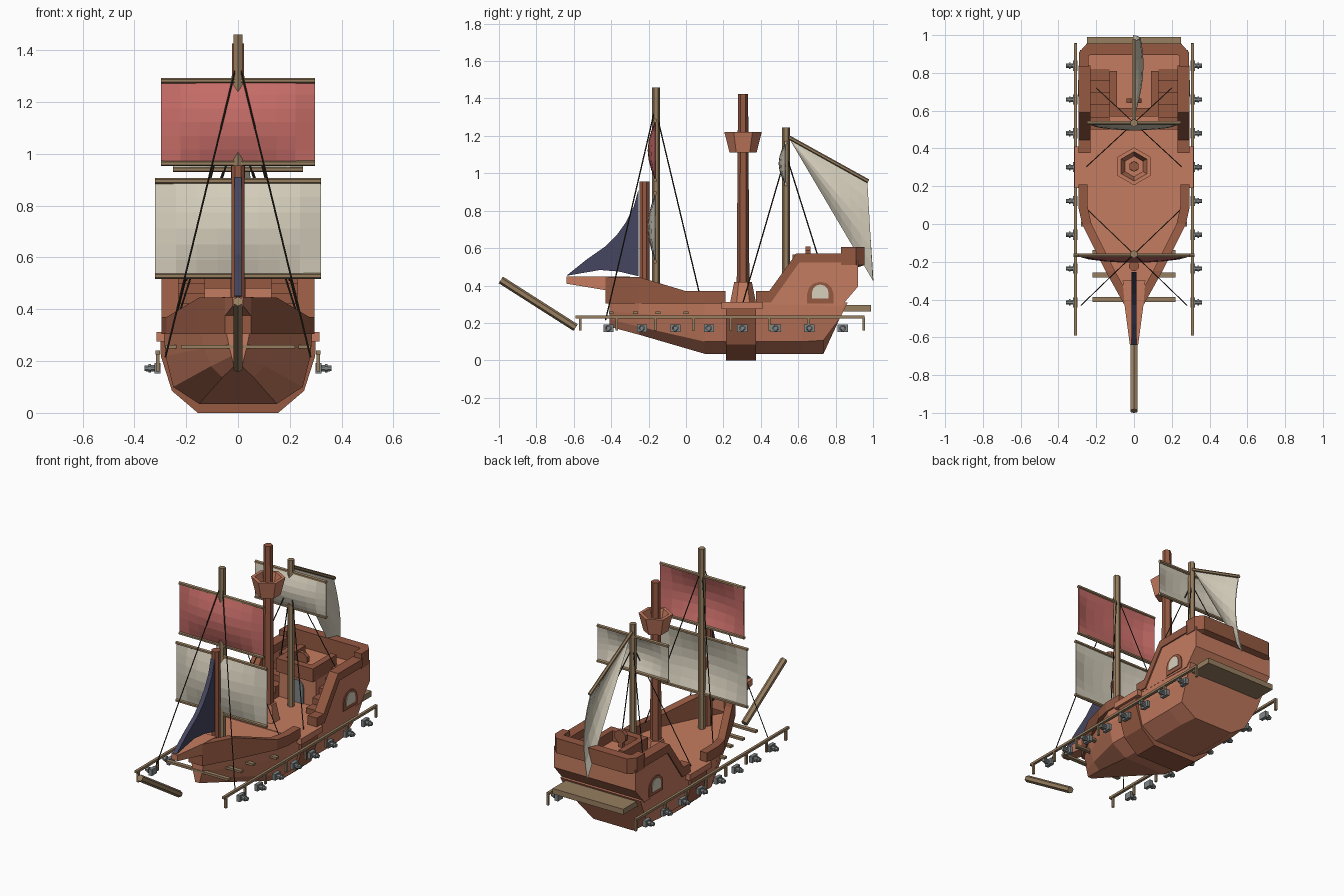
import bpy, bmesh, math
from mathutils import Vector

cube = bpy.data.objects.get("Cube")
if cube:
    bpy.data.objects.remove(cube, do_unlink=True)


def material(name, r, g, b):
    m = bpy.data.materials.new(name)
    m.use_nodes = True
    m.diffuse_color = (r, g, b, 1)
    bsdf = next(n for n in m.node_tree.nodes if n.type == 'BSDF_PRINCIPLED')
    bsdf.inputs["Base Color"].default_value = (r, g, b, 1)
    return m


WOOD = material("light red wood", .56, .2, .115)
DARK = material("dark red wood", .3, .1, .055)
TAN = material("tan timber", .31, .21, .115)
CREAM = material("cream cloth", .68, .63, .51)
RED = material("red cloth", .58, .155, .14)
NAVY = material("navy cloth", .06, .06, .115)
METAL = material("grey metal", .22, .24, .24)
ROPE = material("dark rope", .035, .03, .02)


def finish(name, bm, mat):
    bmesh.ops.recalc_face_normals(bm, faces=bm.faces[:])
    me = bpy.data.meshes.new(name)
    bm.to_mesh(me)
    bm.free()
    me.materials.append(mat)
    ob = bpy.data.objects.new(name, me)
    bpy.context.collection.objects.link(ob)
    return ob


def loft(name, rings, mat):
    """Skin closed rings of points and cap both ends."""
    bm = bmesh.new()
    vs = [[bm.verts.new(p) for p in ring] for ring in rings]
    n = len(rings[0])
    for a, b in zip(vs, vs[1:]):
        for i in range(n):
            j = (i + 1) % n
            bm.faces.new((a[i], a[j], b[j], b[i]))
    bm.faces.new(vs[0])
    bm.faces.new(vs[-1])
    return finish(name, bm, mat)


def prism(name, profile, x0, x1, mat):
    """Extrude a (y, z) profile along x."""
    return loft(name, [[(x, y, z) for y, z in profile] for x in (x0, x1)], mat)


def box(name, x0, x1, y0, y1, z0, z1, mat):
    return prism(name, [(y0, z0), (y1, z0), (y1, z1), (y0, z1)], x0, x1, mat)


def rod(name, a, b, r, mat, r2=None, sides=6):
    """Straight round or tapered bar between two points."""
    a, b = Vector(a), Vector(b)
    q = (b - a).to_track_quat('Z', 'Y')
    rings = []
    for p, rad in ((a, r), (b, r if r2 is None else r2)):
        angles = [math.tau * (i + .5) / sides for i in range(sides)]
        rings.append([p + q @ Vector((rad * math.cos(t), rad * math.sin(t), 0)) for t in angles])
    return loft(name, rings, mat)


def sheet(name, fn, mat, nu=8, nv=6):
    """Thin cloth from a function of u and v."""
    bm = bmesh.new()
    g = [[bm.verts.new(fn(i / nu, j / nv)) for j in range(nv + 1)] for i in range(nu + 1)]
    for i in range(nu):
        for j in range(nv):
            bm.faces.new((g[i][j], g[i + 1][j], g[i + 1][j + 1], g[i][j + 1]))
    ob = finish(name, bm, mat)
    ob.modifiers.new("thickness", 'SOLIDIFY').thickness = .005
    return ob


def mirrored(half):
    return half + [(-x, y, z) for x, y, z in reversed(half)]


# Hull: planked shell lofted from bow to slanted stern
def section(y, pts):
    return mirrored([(x, y, z) for x, z in pts])


mid = [(.15, .035), (.25, .1), (.28, .22), (.287, .31)]
stern = [(.14, .735, .035), (.245, .735, .107), (.275, .82, .22), (.283, .865, .31)]
loft("hull", [
    section(-.41, [(.015, .18), (.025, .22), (.035, .26), (.045, .31)]),
    section(-.25, [(.06, .137), (.105, .18), (.13, .25), (.145, .31)]),
    section(.1, mid), section(.62, mid), mirrored(stern)], WOOD)
frame = [(.155, 0), (.255, .085), (.298, .22), (.3, .29)]
loft("hull_frame", [section(.215, frame), section(.375, frame)], DARK)
box("frame_cap", -.315, .315, .19, .41, .275, .313, WOOD)

# Bow: bulwarks, blunt beak and loose spar
stations = [(.05, -.43, .445), (.15, -.25, .445), (.275, 0, .37), (.295, .09, .37), (.295, .21, .37)]
for s, side in ((1, "left"), (-1, "right")):
    loft(side + "_bow_bulwark", [
        [(s * x, y, .305), (s * x, y, z), (s * (x - .05), y, z), (s * (x - .05), y, .305)]
        for x, y, z in stations], DARK)
loft("beak", [[(-w, y, b), (w, y, b), (w, y, t), (-w, y, t)] for y, w, b, t in
              ((-.64, .022, .41, .448), (-.43, .05, .375, .447), (-.3, .06, .375, .447))], WOOD)
rod("bow_spar", (0, -.99, .43), (0, -.59, .175), .021, TAN)
for y in (-.4, -.27, -.15, 0):
    w = .28 if y == 0 else .22
    box("bow_crossbar", -w, w, y - .013, y + .013, .248, .262, TAN)

# Stern castle
box("castle_core", -.13, .13, .6, .82, .3, .5, WOOD)
prism("castle_stern", [(.81, .3), (.81, .5), (.92, .5), (.92, .395), (.83, .29)], -.27, .27, WOOD)
for s, side in ((1, "left"), (-1, "right")):
    prism(side + "_castle_wall", [(.38, .3), (.38, .36), (.45, .36), (.59, .56), (.84, .56),
                                  (.92, .53), (.92, .395), (.83, .29)], s * .24, s * .287, WOOD)
    prism(side + "_castle_trim", [(.375, .31), (.375, .37), (.445, .37), (.59, .572), (.84, .572),
                                  (.84, .522), (.605, .522), (.455, .31)], s * .23, s * .295, DARK)
    # stairs up to the rear deck
    for i in range(5):
        box(side + "_stair", s * .13, s * .24, .5 + .065 * i, .82, .3, .345 + .039 * i, DARK)
    box(side + "_stair_rail", s * .09, s * .13, .57, .81, .48, .565, DARK)
    # arched side window
    for name, r, z0, x, m in (("window_frame", .07, .305, .292, DARK), ("window_pane", .044, .33, .296, CREAM)):
        arch = [(.718 + r * math.cos(t), z0 + (.115 if r > .05 else .075) * (.45 + .55 * math.sin(t)))
                for t in [math.pi * k / 6 for k in range(7)]]
        prism(side + "_" + name, [(.718 + r, z0)] + arch + [(.718 - r, z0)], s * .286, s * x, m)
box("balcony_rail", -.13, .13, .57, .615, .48, .565, DARK)
# stern rail: a U with cut corners
outer = [(.29, .83), (.29, .91), (.25, .955)]
inner = [(.24, .83), (.24, .89), (.23, .895)]
path = [(o, i) for o, i in zip(outer, inner)]
path += [((-o[0], o[1]), (-i[0], i[1])) for o, i in reversed(path)]
loft("stern_rail", [[(*o, .51), (*o, .605), (*i, .605), (*i, .49)] for o, i in path], DARK)
box("stern_platform", -.25, .25, .82, .99, .262, .297, TAN)
# door and steering stand
door = [(.045, .31)] + [(.045 * math.cos(math.pi * k / 6), .41 + .045 * math.sin(math.pi * k / 6))
                        for k in range(7)] + [(-.045, .31)]
loft("door", [[(x, y, z) for x, z in door] for y in (.592, .602)], METAL)
box("wheel_post", -.015, .015, .64, .66, .49, .58, DARK)
rod("steering_wheel", (0, .64, .57), (0, .665, .57), .042, DARK, sides=8)

# Side rails with posts and cannons
for s, side in ((1, "left"), (-1, "right")):
    box(side + "_rail", s * .301, s * .318, -.59, .955, .225, .24, TAN)
    for y in (-.565, -.37, -.165, .04, .24, .445, .655, .95):
        box(side + "_rail_post", s * .303, s * .316, y - .007, y + .007, .16, .23, TAN)
    for k in range(8):
        y = -.415 + .179 * k
        box(side + "_cannon_mount", s * .3, s * .322, y - .027, y + .027, .152, .192, METAL)
        rod(side + "_cannon", (s * .31, y, .172), (s * .36, y, .172), .014, METAL, .012, 8)
        rod(side + "_cannon_ring", (s * .335, y, .172), (s * .345, y, .172), .018, METAL, sides=8)

# Masts
rod("fore_mast", (0, -.16, .31), (0, -.16, 1.46), .021, TAN)
rod("jib_mast", (0, -.222, .31), (0, -.222, .955), .028, DARK, sides=8)
rod("main_mast_foot", (0, .305, .305), (0, .305, .42), .07, WOOD, .047)
rod("main_mast", (0, .305, .4), (0, .305, 1.425), .034, DARK, .027)
rod("mizzen_mast", (0, .535, .31), (0, .535, 1.245), .021, TAN)
# crow's nest: hollow hexagonal bucket
nest = []
for r, z in ((.03, 1.11), (.072, 1.11), (.1, 1.22), (.078, 1.22), (.055, 1.135), (.03, 1.135)):
    nest.append([(r * math.sin(math.tau * k / 6), .305 + r * math.cos(math.tau * k / 6), z) for k in range(6)])
loft("crows_nest", nest, WOOD)


# Square sails with a yard at head and foot
def square_sail(name, y, w_top, w_foot, z0, z1, bulge, mat):
    def cloth(u, v):
        w = w_foot + (w_top - w_foot) * v
        belly = bulge * math.sin(math.pi * v) * math.sin(math.pi * u) ** .6 if 0 < u < 1 and 0 < v < 1 else 0
        return ((2 * u - 1) * w, y - belly, z0 + (z1 - z0) * v)
    sheet(name, cloth, mat)
    for z, w in ((z0, w_foot), (z1, w_top)):
        rod(name + "_yard", (-w, y, z), (w, y, z), .011, TAN)


square_sail("fore_top_sail", -.165, .297, .297, .963, 1.282, .04, RED)
square_sail("fore_main_sail", -.165, .32, .32, .528, .895, .04, CREAM)
square_sail("mizzen_sail", .535, .25, .25, .94, 1.165, .035, CREAM)


# Triangular spanker and its gaff
def spanker(u, v):
    a, b, c = Vector((0, .555, 1.18)), Vector((0, .97, .95)), Vector((0, 1, .425))
    p = a + (b + (c - b) * v - a) * max(u, .02)
    p.x = .05 * math.sin(math.pi * v) * math.sin(math.pi * u * .75)
    return p


sheet("spanker_sail", spanker, CREAM)
rod("spanker_gaff", (0, .545, 1.195), (0, .975, .957), .011, TAN)
prism("jib_sail", [(-.255, .91), (-.28, .82), (-.32, .74), (-.37, .67), (-.43, .61), (-.53, .54),
                   (-.64, .452), (-.46, .483), (-.36, .475), (-.255, .45)], -.014, .014, NAVY)

# Rigging
for s in (1, -1):
    for top, foot in (((0, -.16, 1.37), (.28, -.43, .215)), ((0, -.16, 1.33), (.24, .07, .365)),
                      ((0, .535, 1.1), (.25, .305, .31)), ((0, .535, 1.1), (.2, .72, .51))):
        rod("rigging_line", top, (s * foot[0], foot[1], foot[2]), .0035, ROPE, sides=4)
